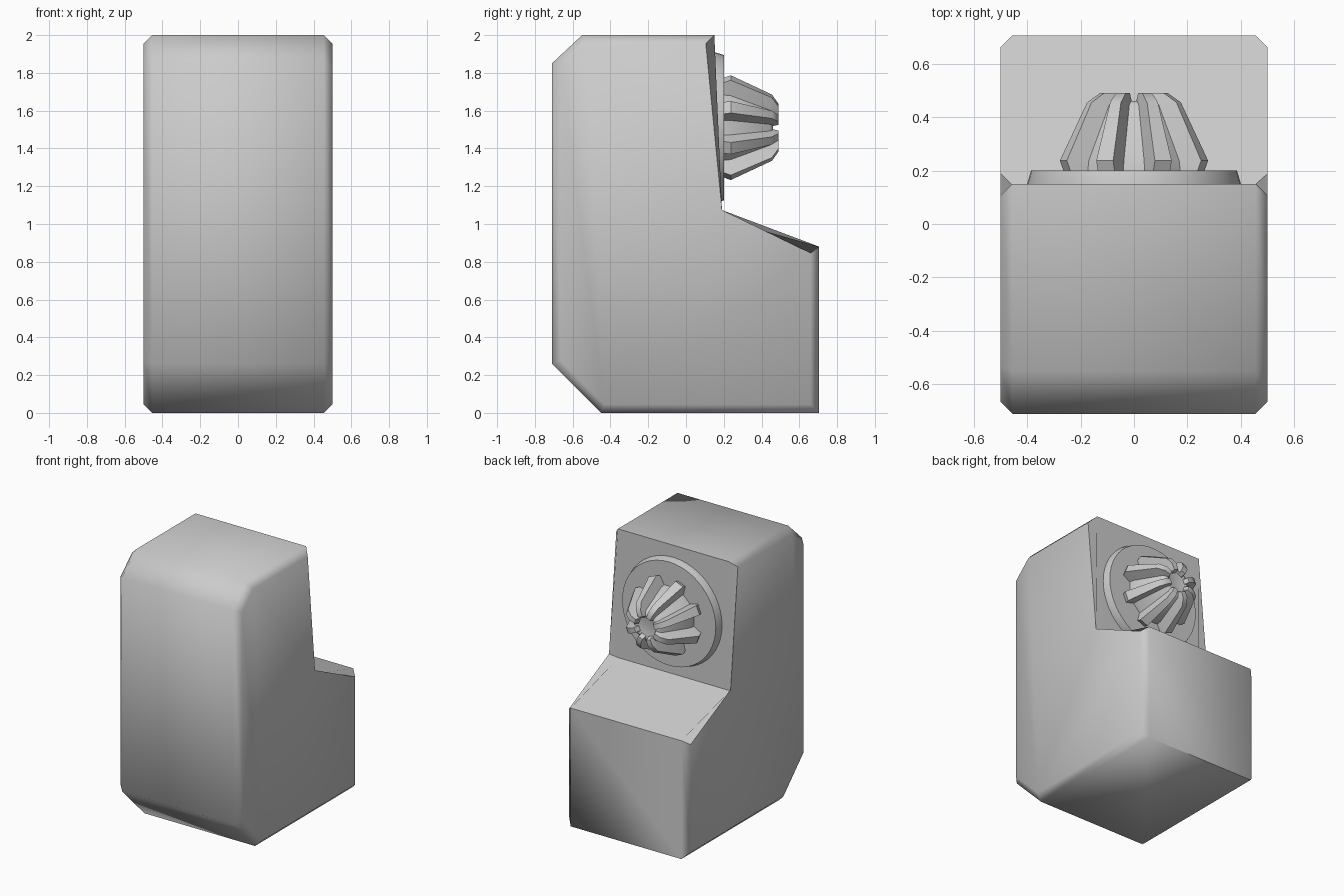
import bpy, bmesh
from math import sin, cos, pi, radians

if "Cube" in bpy.data.objects:
    bpy.data.objects.remove(bpy.data.objects["Cube"])


def make_object(name, bm, angle):
    bmesh.ops.recalc_face_normals(bm, faces=bm.faces[:])
    mesh = bpy.data.meshes.new(name)
    bm.to_mesh(mesh)
    bm.free()
    obj = bpy.data.objects.new(name, mesh)
    bpy.context.collection.objects.link(obj)
    bpy.ops.object.select_all(action='DESELECT')
    obj.select_set(True)
    bpy.context.view_layer.objects.active = obj
    bpy.ops.object.shade_smooth_by_angle(angle=radians(angle))
    return obj


def skin(bm, rings):
    # Bridge consecutive rings of points and cap both ends
    loops = [[bm.verts.new(p) for p in ring] for ring in rings]
    for a, b in zip(loops, loops[1:]):
        n = len(a)
        for i in range(n):
            j = (i + 1) % n
            bm.faces.new((a[i], a[j], b[j], b[i]))
    bm.faces.new(loops[0][::-1])
    bm.faces.new(loops[-1])


# Housing: L-shaped side profile, chamfered along both side outlines
profile = [(-0.71, 0.26), (-0.45, 0), (0.705, 0), (0.705, 0.88), (0.145, 1.04),
           (0.15, 2), (-0.55, 2), (-0.71, 1.85)]
bm = bmesh.new()
skin(bm, [[(x, y, z) for y, z in profile] for x in (-0.5, 0.5)])
outline = [e for e in bm.edges if abs(e.verts[0].co.x - e.verts[1].co.x) < 1e-5]
bmesh.ops.bevel(bm, geom=outline, offset=0.045, segments=1, affect='EDGES')
make_object("housing", bm, 60)

AXIS_Z = 1.51


def polar(r, a, y):
    return (r * sin(a), y, AXIS_Z + r * cos(a))


# Round mounting plate on the back wall
bm = bmesh.new()
skin(bm, [[polar(r, 2 * pi * i / 48, y) for i in range(48)]
          for r, y in ((0.4, 0.13), (0.4, 0.15), (0.385, 0.2))])
make_object("mounting_plate", bm, 30)

# Bevel gear: tooth radius, root radius, tooth half width, tooth y, root y
TEETH = 8
sections = [
    (0.270, 0.210, 0.034, 0.190, 0.190),
    (0.288, 0.205, 0.034, 0.237, 0.237),
    (0.182, 0.115, 0.022, 0.455, 0.445),
    (0.130, 0.095, 0.020, 0.490, 0.460),
    (0.085, 0.080, 0.018, 0.490, 0.460),
    (0.070, 0.070, 0.016, 0.455, 0.455),
]
bm = bmesh.new()
rings = []
for tip, root, half, y_tip, y_root in sections:
    ring = []
    for k in range(TEETH):
        mid = 2 * pi * (k + 0.5) / TEETH
        wide = half * 1.25
        ring += [polar(root, mid - wide / root, y_root), polar(tip, mid - half / tip, y_tip),
                 polar(tip, mid + half / tip, y_tip), polar(root, mid + wide / root, y_root)]
    rings.append(ring)
skin(bm, rings)
make_object("bevel_gear", bm, 40)
